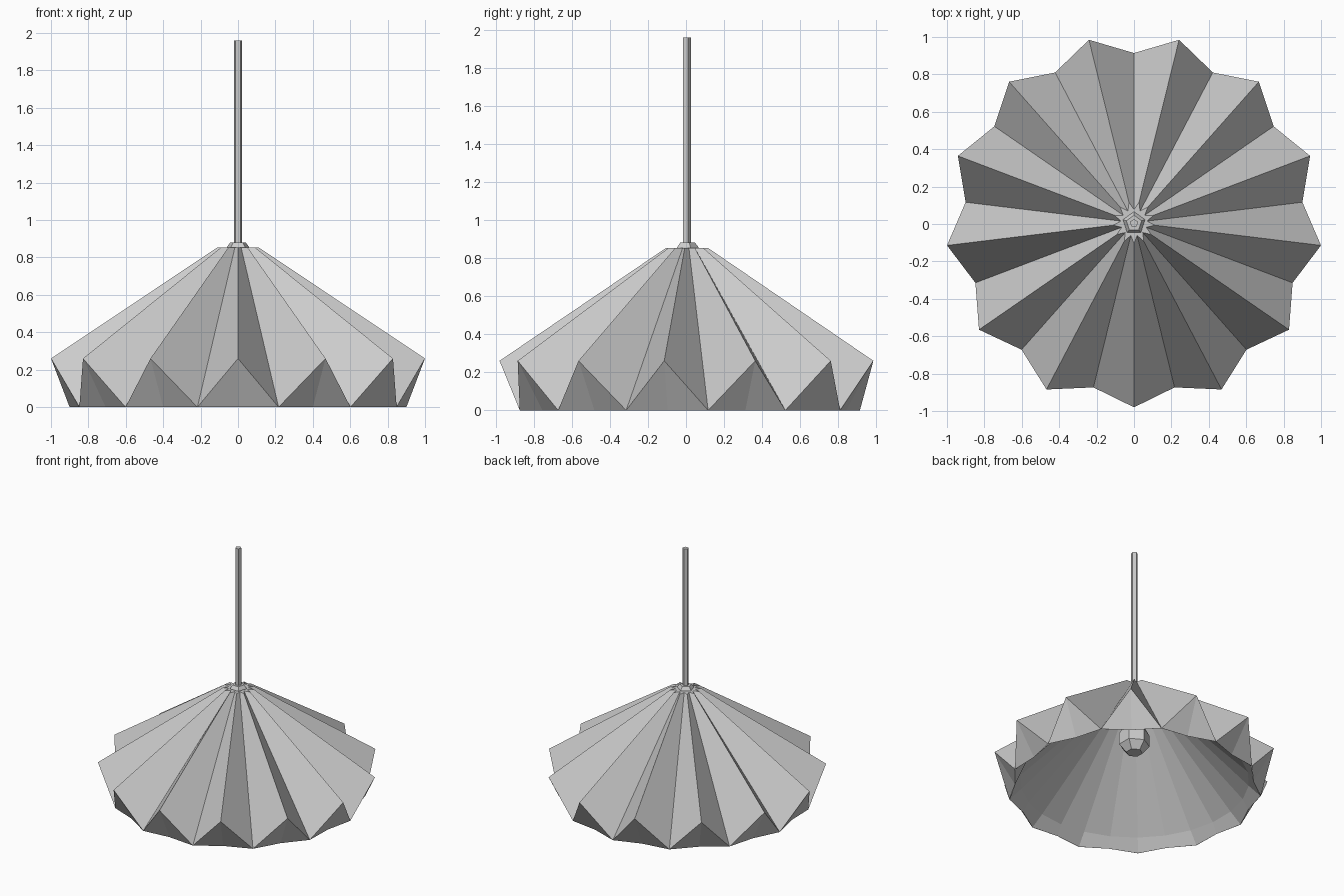
import bpy, bmesh
from math import sin, cos, pi

cube = bpy.data.objects.get("Cube")
if cube:
    bpy.data.objects.remove(cube, do_unlink=True)

grey = bpy.data.materials.new("light_grey")
grey.use_nodes = True
grey.diffuse_color = (0.6, 0.6, 0.6, 1)
grey.node_tree.nodes["Principled BSDF"].inputs["Base Color"].default_value = (0.6, 0.6, 0.6, 1)

PLEATS = 13
STEPS = 2 * PLEATS
SHADE_Y = 0.007
ROD_Y = 0.004


def finish(name, bm):
    bmesh.ops.recalc_face_normals(bm, faces=bm.faces)
    mesh = bpy.data.meshes.new(name)
    bm.to_mesh(mesh)
    bm.free()
    mesh.materials.append(grey)
    obj = bpy.data.objects.new(name, mesh)
    bpy.context.collection.objects.link(obj)
    return obj


def bridge(bm, low, high):
    for i in range(len(low)):
        j = (i + 1) % len(low)
        bm.faces.new((low[i], low[j], high[j], high[i]))


def lathe(name, profile, sides=5):
    """Flat-sided turned part with one corner toward the back."""
    bm = bmesh.new()
    angles = [pi / 2 + 2 * pi * i / sides for i in range(sides)]
    rings = [[bm.verts.new((r * cos(a), r * sin(a) + ROD_Y, z)) for a in angles]
             for r, z in profile]
    for low, high in zip(rings, rings[1:]):
        bridge(bm, low, high)
    bm.faces.new(rings[0])
    bm.faces.new(rings[-1])
    return finish(name, bm)


def ring_point(bm, step, r, z):
    """Vertex at a half-pleat step, counted from the front."""
    a = -pi / 2 + step * pi / PLEATS
    return bm.verts.new((r * cos(a), r * sin(a) + SHADE_Y, z))


# Pleated shade: star-shaped top, folded slopes, tucked-in hem
bm = bmesh.new()
top, hem, tuck = [], [], []
for s in range(STEPS):
    ridge = s % 2 == 0
    outer = 0.987 if s == 0 else 1.007
    top.append(ring_point(bm, s, 0.112 if ridge else 0.07, 0.853))
    hem.append(ring_point(bm, s, outer if ridge else 0.907, 0.26 if ridge else 0))
    tuck.append(ring_point(bm, s, 0.86, 0) if ridge else hem[-1])
centre = bm.verts.new((0, SHADE_Y, 0.853))
bridge(bm, hem, top)
for s in range(STEPS):
    t = (s + 1) % STEPS
    bm.faces.new((centre, top[s], top[t]))
    ridge, valley = (s, t) if s % 2 == 0 else (t, s)
    bm.faces.new((hem[ridge], tuck[ridge], hem[valley]))
finish("pleated_shade", bm)

# Inner lining: narrow band at the hem, then a gently faceted cone
bm = bmesh.new()
edge, band, crown = [], [], []
for s in range(STEPS):
    edge.append(ring_point(bm, s, 0.86 if s % 2 == 0 else 0.905, 0))
    band.append(ring_point(bm, s, 0.82, 0.08))
    crown.append(ring_point(bm, s, 0.09, 0.82))
bridge(bm, edge, band)
bridge(bm, band, crown)
finish("inner_lining", bm)

# Collar, hanging rod, and bulb with its socket
lathe("collar", [(0.062, 0.85), (0.062, 0.857), (0.043, 0.881)])
lathe("hanging_rod", [(0.023, 0.86), (0.023, 1.96)])
lathe("bulb", [(0.06, 0.31), (0.11, 0.37), (0.11, 0.46), (0.06, 0.55)], 6)
lathe("socket", [(0.045, 0.54), (0.045, 0.85)])
